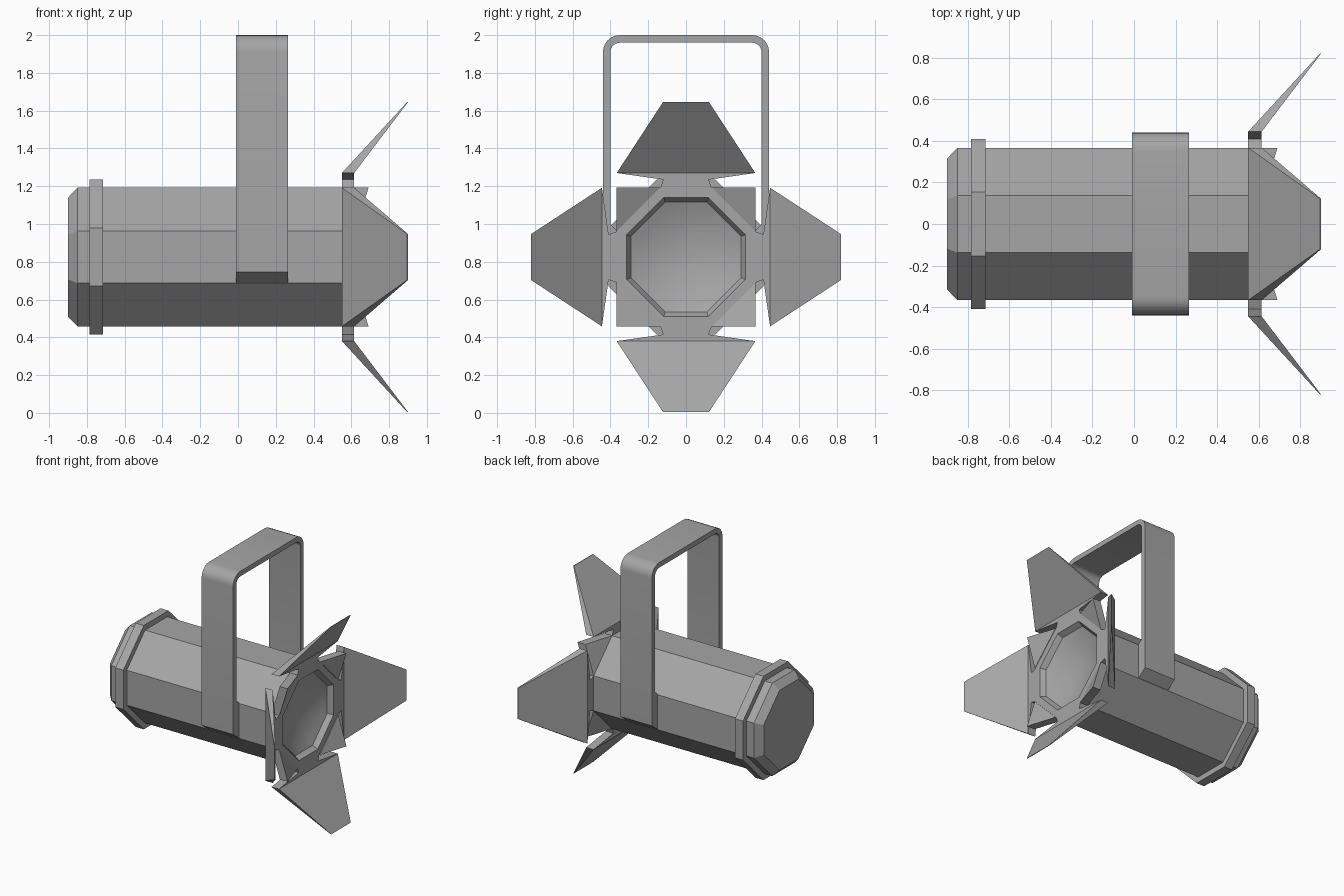
import bpy, bmesh, math
from mathutils import Matrix

cube = bpy.data.objects.get("Cube")
if cube:
    bpy.data.objects.remove(cube, do_unlink=True)

AXIS_Z = 0.825            # height of the lamp's long axis
BACK, FRONT = 0.55, 0.615  # thickness of the front frame

grey = bpy.data.materials.new("matte_grey")
grey.use_nodes = True
colour = (0.38, 0.38, 0.38, 1)
grey.diffuse_color = colour
grey.node_tree.nodes["Principled BSDF"].inputs["Base Color"].default_value = colour


def loft(name, loops, turn=0, caps=(True, True), smooth=25, outward=True):
    """Skin a list of equal loops, turned about the lamp axis."""
    bm = bmesh.new()
    rows = [[bm.verts.new(p) for p in loop] for loop in loops]
    n = len(rows[0])
    for a, b in zip(rows, rows[1:]):
        for i in range(n):
            j = (i + 1) % n
            bm.faces.new((a[i], a[j], b[j], b[i]))
    if caps[0]:
        bm.faces.new(rows[0][::-1])
    if caps[1]:
        bm.faces.new(rows[-1])
    if outward:
        bmesh.ops.recalc_face_normals(bm, faces=bm.faces)
    bm.transform(Matrix.Translation((0, 0, AXIS_Z)) @ Matrix.Rotation(turn, 4, "X"))
    mesh = bpy.data.meshes.new(name)
    bm.to_mesh(mesh)
    bm.free()
    mesh.materials.append(grey)
    obj = bpy.data.objects.new(name, mesh)
    bpy.context.collection.objects.link(obj)
    bpy.ops.object.select_all(action="DESELECT")
    obj.select_set(True)
    bpy.context.view_layer.objects.active = obj
    bpy.ops.object.shade_smooth_by_angle(angle=math.radians(smooth))
    return obj


def octagon(x, a, ratio=0.376):
    """Eight-sided section: a is the flat distance, ratio sets the flat width."""
    h = a * ratio
    return [(x, y, z) for y, z in ((a, -h), (a, h), (h, a), (-h, a),
                                   (-a, h), (-a, -h), (-h, -a), (h, -a))]


# Housing with bevelled rear end, front face and recessed rim
loft("housing", [octagon(-0.9, 0.315), octagon(-0.85, 0.367), octagon(FRONT, 0.367),
                 octagon(FRONT, 0.315), octagon(0.575, 0.292)], caps=(True, False))

# Shallow dished lens
steps = [0.292 * (1 - i / 8) for i in range(8)]
loft("lens", [octagon(0.505 + 0.07 * (r / 0.292) ** 2, r) for r in steps],
     caps=(False, True), smooth=50, outward=False)

# Raised band near the rear
loft("rear_band", [octagon(-0.785, 0.41), octagon(-0.715, 0.41)])


# Four barn doors on hinge tabs, and four bent corner pieces
def section(x0, x1, r, w):
    return [(x0, -w, r), (x0, w, r), (x1, w, r), (x1, -w, r)]


for k, side in enumerate(("top", "right", "bottom", "left")):
    turn = k * math.pi / 2
    loft(side + "_barn_door", [section(BACK, FRONT, 0.36, 0.138),
                               section(BACK, FRONT, 0.41, 0.12),
                               section(BACK, FRONT, 0.445, 0.367),
                               section(0.895, 0.9, 0.82, 0.122)], turn)
    corner = [(BACK, 0.367, 0.138), (0.622, 0.367, 0.367), (BACK, 0.138, 0.367)]
    loft("corner_piece_%d" % (k + 1),
         [corner, [(x + FRONT - BACK + 0.004, y, z) for x, y, z in corner]], turn)

# Yoke: strap path of outer and inner points for one arm, then mirrored
arm = [((0.36, 0.685), (0.36, 0.96)), ((0.44, 0.745), (0.40, 1.0))]
for i in range(7):
    c, s = math.cos(i * math.pi / 12), math.sin(i * math.pi / 12)
    arm.append(((0.35 + 0.09 * c, 1.91 + 0.09 * s), (0.35 + 0.05 * c, 1.91 + 0.05 * s)))
path = arm + [((-o[0], o[1]), (-i[0], i[1])) for o, i in reversed(arm)]
loft("yoke", [[(-0.01, o[0], o[1] - AXIS_Z), (0.265, o[0], o[1] - AXIS_Z),
               (0.265, i[0], i[1] - AXIS_Z), (-0.01, i[0], i[1] - AXIS_Z)]
              for o, i in path])
